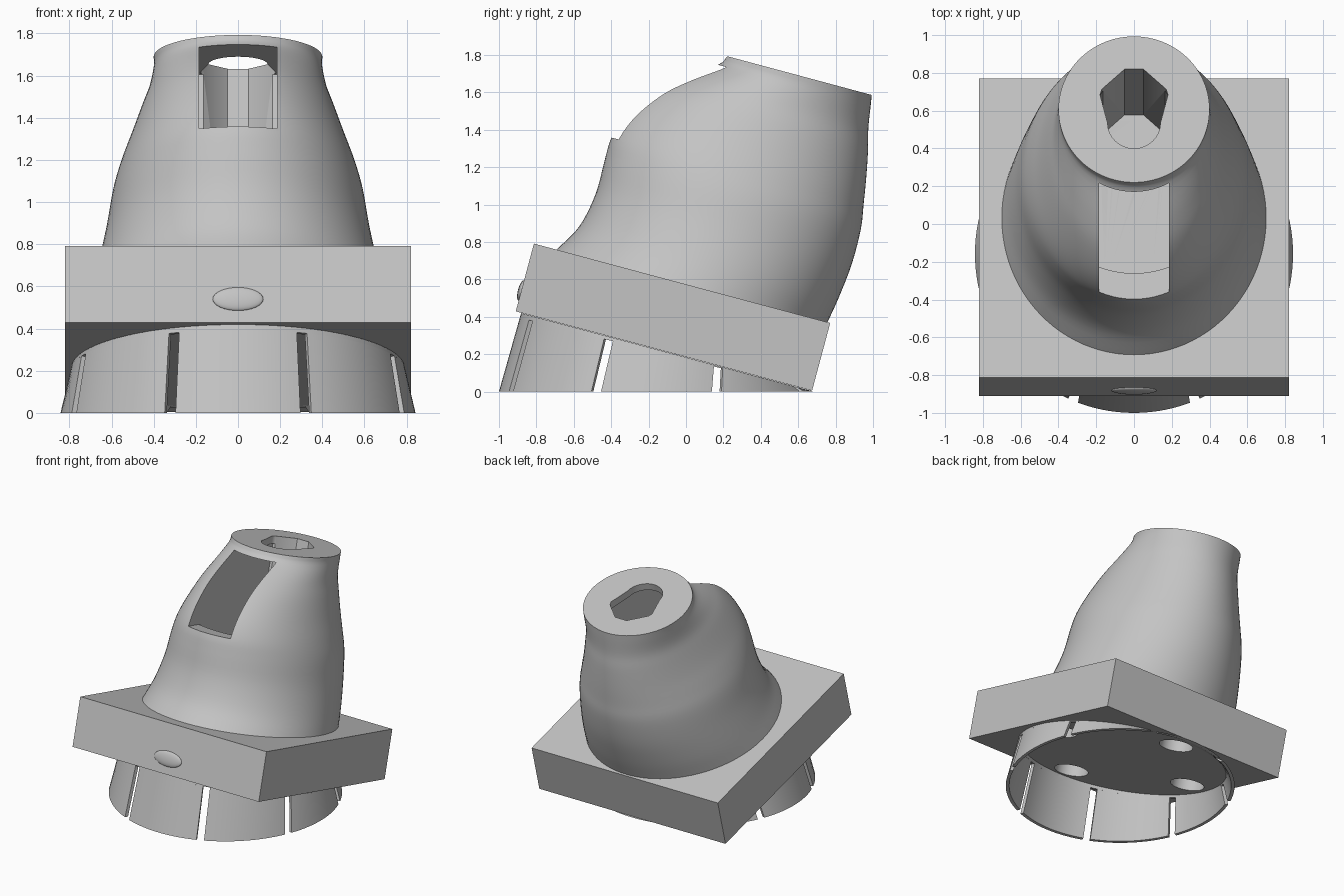
import bpy, bmesh
from math import sin, cos, pi, radians
from mathutils import Matrix, Vector

if "Cube" in bpy.data.objects:
    bpy.data.objects.remove(bpy.data.objects["Cube"], do_unlink=True)

grey = bpy.data.materials.new("light_grey")
grey.use_nodes = True
grey.diffuse_color = (0.55, 0.55, 0.55, 1)
grey.node_tree.nodes["Principled BSDF"].inputs["Base Color"].default_value = grey.diffuse_color

# Tilted frame: origin at the middle of the slab's upper face
TILT = Matrix.Translation((0, -0.021, 0.579)) @ Matrix.Rotation(radians(-15), 4, 'X')
HALF, THICK = 0.82, 0.375


def finish(name, bm, matrix=TILT):
    bmesh.ops.recalc_face_normals(bm, faces=bm.faces)
    bm.transform(matrix)
    mesh = bpy.data.meshes.new(name)
    bm.to_mesh(mesh)
    bm.free()
    mesh.materials.append(grey)
    obj = bpy.data.objects.new(name, mesh)
    bpy.context.collection.objects.link(obj)
    return obj


def loft(rings):
    """Closed solid through rings of equal point count."""
    bm = bmesh.new()
    loops = [[bm.verts.new(p) for p in ring] for ring in rings]
    n = len(loops[0])
    for a, b in zip(loops, loops[1:]):
        for i in range(n):
            j = (i + 1) % n
            bm.faces.new((a[i], a[j], b[j], b[i]))
    bm.faces.new(loops[0])
    bm.faces.new(loops[-1])
    return bm


def prism(outline, low, high):
    return loft([[(x, y, z) for x, y in outline] for z in (low, high)])


def box(width, y0, y1, z0, z1):
    return prism([(-width, y0), (width, y0), (width, y1), (-width, y1)], z0, z1)


def circle(x, y, r, n=48):
    return [(x + r * cos(2 * pi * i / n), y + r * sin(2 * pi * i / n)) for i in range(n)]


def cut(obj, cutter_meshes):
    """Subtract each cutter, bake the result and drop the cutters."""
    for bm in cutter_meshes:
        tool = finish("cutter", bm)
        tool.hide_render = True
        mod = obj.modifiers.new("cut", 'BOOLEAN')
        mod.operation, mod.solver, mod.object = 'DIFFERENCE', 'EXACT', tool
        graph = bpy.context.evaluated_depsgraph_get()
        mesh = bpy.data.meshes.new_from_object(obj.evaluated_get(graph))
        obj.modifiers.clear()
        obj.data = mesh
        bpy.data.objects.remove(tool, do_unlink=True)


def smooth(obj, angle=35):
    bpy.ops.object.select_all(action='DESELECT')
    obj.select_set(True)
    bpy.context.view_layer.objects.active = obj
    bpy.ops.object.shade_smooth_by_angle(angle=radians(angle))


def spline(points, steps):
    """Catmull-Rom curve through the points."""
    pts = [Vector(p) for p in points]
    pts = [2 * pts[0] - pts[1]] + pts + [2 * pts[-1] - pts[-2]]
    out = []
    for a, b, c, d in zip(pts, pts[1:], pts[2:], pts[3:]):
        for k in range(steps):
            t = k / steps
            out.append(0.5 * (2 * b + (c - a) * t + (2 * a - 5 * b + 4 * c - d) * t ** 2
                              + (3 * b - a - 3 * c + d) * t ** 3))
    return out + [pts[-2]]


# Square slab with round recesses underneath
slab = finish("slab", box(HALF, -HALF, HALF, -THICK, 0))
cut(slab, [prism(circle(x, y, 0.125), -0.5, -0.29)
           for x, y in ((0.61, 0), (-0.61, 0), (0, -0.62), (0, 0.62))])
smooth(slab)

# Leaning body: height, front, back, half width
sections = [(0, -0.695, 0.805, 0.70), (0.15, -0.61, 0.83, 0.665), (0.34, -0.57, 0.85, 0.625),
            (0.53, -0.57, 0.848, 0.592), (0.66, -0.565, 0.828, 0.555), (0.8, -0.515, 0.805, 0.505),
            (0.95, -0.41, 0.775, 0.455), (1.06, -0.285, 0.747, 0.42),
            (1.18, -0.115, 0.728, 0.40), (1.235, -0.081, 0.719, 0.40)]
rings = []
for z, front, back, width in spline(sections, 4):
    mid, depth = (front + back) / 2, (back - front) / 2
    rings.append([(width * x, mid + depth * y, z) for x, y in circle(0, 0, 1, 96)])
body = finish("body", loft(rings))

# Front window, sunken pocket behind its sill, and shaped hole through the top
SILL, CEILING, FLOOR, REAR, SLOT = 0.655, 1.178, 0.3, 0.435, 0.185
arc = [(SLOT * i / 6, -0.424 + 0.035 * (i / 6) ** 2) for i in range(-6, 7)]
pocket = prism(arc + [(SLOT, REAR), (-SLOT, REAR)], FLOOR, SILL + 0.05)
nose = [(0.14 * cos(a), 0.245 + 0.14 * sin(a)) for a in (pi + pi * i / 16 for i in range(17))]
hole = prism(nose + [(0.18, 0.40), (0.17, 0.43), (0.05, 0.539),
                     (-0.05, 0.539), (-0.17, 0.43), (-0.18, 0.40)], FLOOR, 1.4)
cut(body, [box(SLOT, -1, REAR, SILL, CEILING), pocket, hole])
smooth(body)

# Shallow oval button on the slab front
bm = bmesh.new()
bmesh.ops.create_uvsphere(bm, u_segments=32, v_segments=16, radius=1)
bm.transform(Matrix.Translation((0, -HALF, -0.26)) @ Matrix.Diagonal((0.12, 0.018, 0.057, 1)))
smooth(finish("front_button", bm), 60)


# Snap ring: from a tilted circle under the slab to a level circle on the ground
def ring_point(angle, t, inset):
    x, y = sin(angle), -cos(angle)
    top = TILT @ Vector(((0.79 - inset) * x, (0.79 - inset) * y, -THICK - 0.002))
    low = Vector(((0.842 - inset) * x, -0.158 + (0.842 - inset) * y, 0))
    return top.lerp(low, t)


def ring_piece(name, start, end, t0, t1, steps):
    slices = []
    for i in range(steps + 1):
        a = start + (end - start) * i / steps
        slices.append([ring_point(a, t, s) for t, s in
                       ((t0, 0), (t1, 0), (t1, 0.025), (t0, 0.025))])
    smooth(finish(name, loft(slices), Matrix()), 30)


ring_piece("ring_rim", 0, 2 * pi, 0, 0.06, 96)
SLIT = radians(1.9)
for k in range(8):
    middle, half = k * pi / 4, pi / 8 - SLIT
    ring_piece("ring_tab_%d" % (k + 1), middle - half, middle + half, 0.06, 1, 14)
